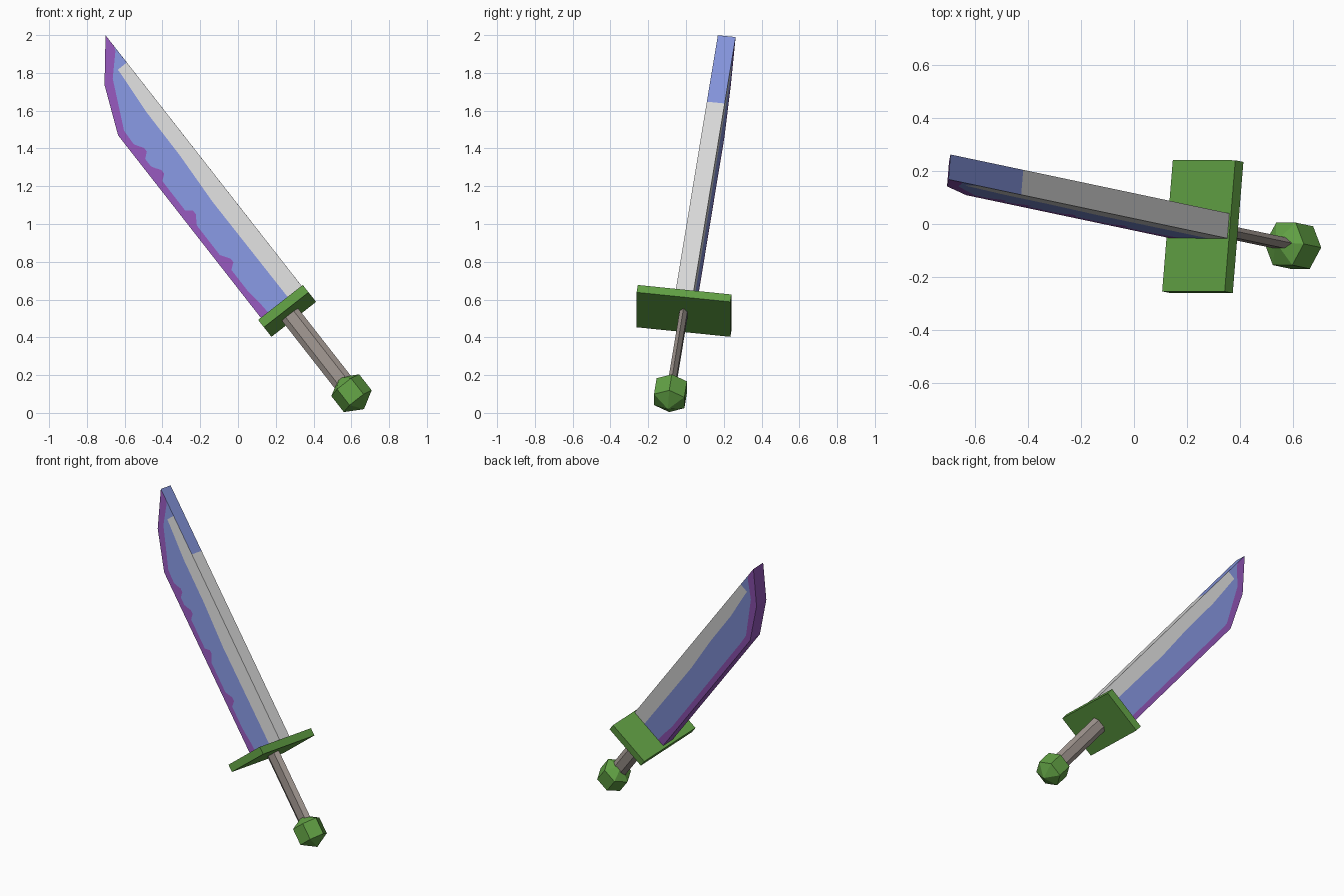
import bpy, bmesh, math
from mathutils import Vector, Matrix

if "Cube" in bpy.data.objects:
    bpy.data.objects.remove(bpy.data.objects["Cube"])

# Sword frame: local x = blade width, y = thickness, z = towards the tip
D = Vector((-0.611, 0.129, 0.781)).normalized()
N = Vector((0.079, 0.992, -0.099))
N = (N - D * N.dot(D)).normalized()
W = N.cross(D)
FRAME = Matrix.Translation((0.26, -0.01, 0.54)) @ Matrix((W, N, D)).transposed().to_4x4()


def material(name, r, g, b):
    def lin(c):
        c /= 255
        return c / 12.92 if c <= 0.04045 else ((c + 0.055) / 1.055) ** 2.4
    m = bpy.data.materials.new(name)
    m.diffuse_color = (lin(r), lin(g), lin(b), 1)
    m.use_nodes = True
    m.node_tree.nodes["Principled BSDF"].inputs["Base Color"].default_value = m.diffuse_color
    return m


GREEN = material("green", 97, 160, 68)
GRIP = material("grip_grey", 158, 148, 142)
SILVER = material("silver", 218, 218, 218)
BLUE = material("blue", 132, 148, 220)
PURPLE = material("purple", 146, 86, 184)


def finish(name, bm, mats):
    bmesh.ops.remove_doubles(bm, verts=bm.verts, dist=1e-5)
    bmesh.ops.recalc_face_normals(bm, faces=bm.faces)
    me = bpy.data.meshes.new(name)
    bm.to_mesh(me)
    bm.free()
    for m in mats:
        me.materials.append(m)
    ob = bpy.data.objects.new(name, me)
    ob.matrix_world = FRAME
    bpy.context.collection.objects.link(ob)
    return ob


def loft(name, rings, mat, sides=6):
    """Stack of elliptic rings (height, x radius, y radius); radius 0 is a pole."""
    bm = bmesh.new()
    rows = []
    for u, rx, ry in rings:
        if rx == 0:
            rows.append([bm.verts.new((0, 0, u))] * sides)
        else:
            rows.append([bm.verts.new((rx * math.cos(2 * math.pi * i / sides),
                                       ry * math.sin(2 * math.pi * i / sides), u))
                         for i in range(sides)])
    for a, b in zip(rows, rows[1:]):
        for i in range(sides):
            j = (i + 1) % sides
            bm.faces.new(list(dict.fromkeys((a[i], a[j], b[j], b[i]))))
    for row in (rows[0], rows[-1]):
        if row[0] != row[1]:
            bm.faces.new(row)
    return finish(name, bm, [mat])


def interp(table, u):
    for (u0, v0), (u1, v1) in zip(table, table[1:]):
        if u <= u1:
            return v0 + (v1 - v0) * max(0, u - u0) / (u1 - u0)
    return table[-1][1]


# Pommel: six-sided, three-band ball
R, C = 0.108, -0.558
loft("pommel", [(C - R, 0, 0), (C - R / 2, R * 0.866, R * 0.866),
                (C + R / 2, R * 0.866, R * 0.866), (C + R, 0, 0)], GREEN)

# Grip: flattened hexagonal bar
loft("grip", [(C, 0.054, 0.024), (0.0, 0.054, 0.024)], GRIP)

# Guard: flat plate
bm = bmesh.new()
bmesh.ops.create_cube(bm, size=1)
bmesh.ops.scale(bm, vec=(0.30, 0.50, 0.05), verts=bm.verts)
finish("guard", bm, [GREEN])

# Blade: outline and colour borders as functions of length u
TIP, SPINE, HALF = 1.75, 0.142, 0.0475
edge = [(0, -0.132), (1.288, -0.132), (1.545, -0.024), (TIP, SPINE)]
rim = [(0, 0.05), (0.1, 0.045), (0.2, 0.033), (1.2, 0.036), (1.288, 0.04),
       (1.545, 0.055), (1.65, 0.07), (TIP, 0.07)]
silver = [(0, 0.048), (0.7, 0.045), (1.0, 0.06), (1.3, 0.062), (1.53, 0.08), (TIP, 0.085)]
bumps = [0.392, 0.708, 0.997, 1.149]
us = sorted({round(0.025 * i, 4) for i in range(70)} | {1.288, 1.545, 1.565, TIP})


def borders(u, front):
    e = interp(edge, u)
    r = interp(rim, u)
    if front:
        for b in bumps:
            if abs(u - b) < 0.036:
                r = max(r, 0.067 if abs(u - b) < 0.025 else 0.05)
    p = min(SPINE, e + r)
    return [e, p, min(SPINE, max(p, interp(silver, u))), SPINE]


bm = bmesh.new()


def face(pts, slot):
    pts = list(dict.fromkeys(tuple(round(c, 5) for c in p) for p in pts))
    if len(pts) > 2:
        bm.faces.new([bm.verts.new(p) for p in pts]).material_index = slot


for u0, u1 in zip(us, us[1:]):
    mid = (u0 + u1) / 2
    for y, front in ((-HALF, True), (HALF, False)):
        a, b = borders(u0, front), borders(u1, front)
        for k, slot in enumerate((2, 1, 0 if mid < 1.565 else 1)):
            face([(a[k], y, u0), (a[k + 1], y, u0), (b[k + 1], y, u1), (b[k], y, u1)], slot)
    # cutting edge and spine
    for k, slot in ((0, 2), (3, 0 if mid < 1.3 else 1)):
        w0, w1 = borders(u0, True)[k], borders(u1, True)[k]
        face([(w0, -HALF, u0), (w0, HALF, u0), (w1, HALF, u1), (w1, -HALF, u1)], slot)
face([(-0.132, -HALF, 0), (SPINE, -HALF, 0), (SPINE, HALF, 0), (-0.132, HALF, 0)], 1)
finish("blade", bm, [SILVER, BLUE, PURPLE])
